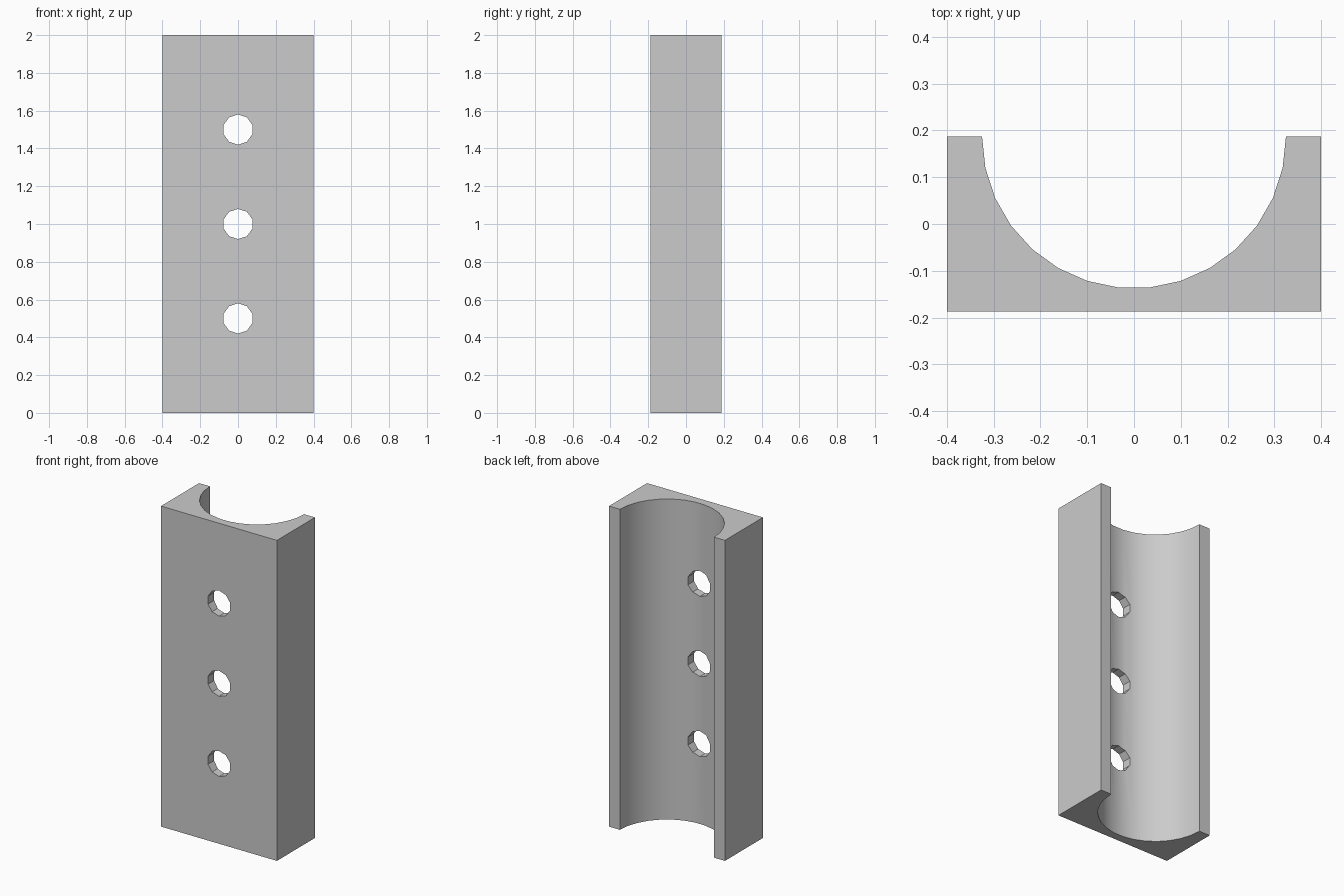
import bpy, bmesh, math
from mathutils import Matrix

if "Cube" in bpy.data.objects:
    bpy.data.objects.remove(bpy.data.objects["Cube"], do_unlink=True)

WIDTH, DEPTH, HEIGHT = 0.8, 0.375, 2.0
CHANNEL_R, CHANNEL_STEPS = 0.325, 15
HOLE_R, HOLE_SIDES = 0.08, 10

grey = bpy.data.materials.new("plain grey")
grey.use_nodes = True
colour = (0.6, 0.6, 0.6, 1)
grey.diffuse_color = colour
grey.node_tree.nodes["Principled BSDF"].inputs["Base Color"].default_value = colour


def add_object(name, bm):
    bmesh.ops.recalc_face_normals(bm, faces=bm.faces)
    mesh = bpy.data.meshes.new(name)
    bm.to_mesh(mesh)
    bm.free()
    mesh.materials.append(grey)
    obj = bpy.data.objects.new(name, mesh)
    bpy.context.collection.objects.link(obj)
    return obj


# Block with a half-round channel along its back
hx, hy = WIDTH / 2, DEPTH / 2
profile = [(-hx, hy), (-hx, -hy), (hx, -hy), (hx, hy)]
for i in range(CHANNEL_STEPS + 1):
    a = math.pi * i / CHANNEL_STEPS
    profile.append((CHANNEL_R * math.cos(a), hy - CHANNEL_R * math.sin(a)))
bm = bmesh.new()
base = bm.faces.new([bm.verts.new((x, y, 0)) for x, y in profile])
extruded = bmesh.ops.extrude_face_region(bm, geom=[base], use_keep_orig=True)["geom"]
bmesh.ops.translate(bm, vec=(0, 0, HEIGHT),
                    verts=[v for v in extruded if isinstance(v, bmesh.types.BMVert)])
block = add_object("channel_block", bm)

# Three screw holes through the thin wall, one corner pointing up
bm = bmesh.new()
for z in (0.5, 1.0, 1.5):
    place = (Matrix.Translation((0, -hy, z)) @ Matrix.Rotation(math.pi / 2, 4, "X")
             @ Matrix.Rotation(math.pi / 2, 4, "Z"))
    drill = bmesh.ops.create_cone(bm, cap_ends=True, segments=HOLE_SIDES,
                                  radius1=HOLE_R, radius2=HOLE_R, depth=0.3)["verts"]
    top = max(drill, key=lambda v: v.co.x).co
    turn = Matrix.Rotation(-math.atan2(top.y, top.x), 4, "Z")
    bmesh.ops.transform(bm, matrix=place @ turn, verts=drill)
cutter = add_object("hole_cutter", bm)
cutter.hide_render = True
cutter.hide_set(True)

cut = block.modifiers.new("screw_holes", "BOOLEAN")
cut.operation = "DIFFERENCE"
cut.solver = "EXACT"
cut.object = cutter

# Bake the cut, then smooth only the channel
bpy.ops.object.select_all(action="DESELECT")
bpy.context.view_layer.objects.active = block
block.select_set(True)
bpy.ops.object.modifier_apply(modifier=cut.name)
bpy.data.objects.remove(cutter, do_unlink=True)
bpy.ops.object.shade_smooth_by_angle(angle=math.radians(30))
